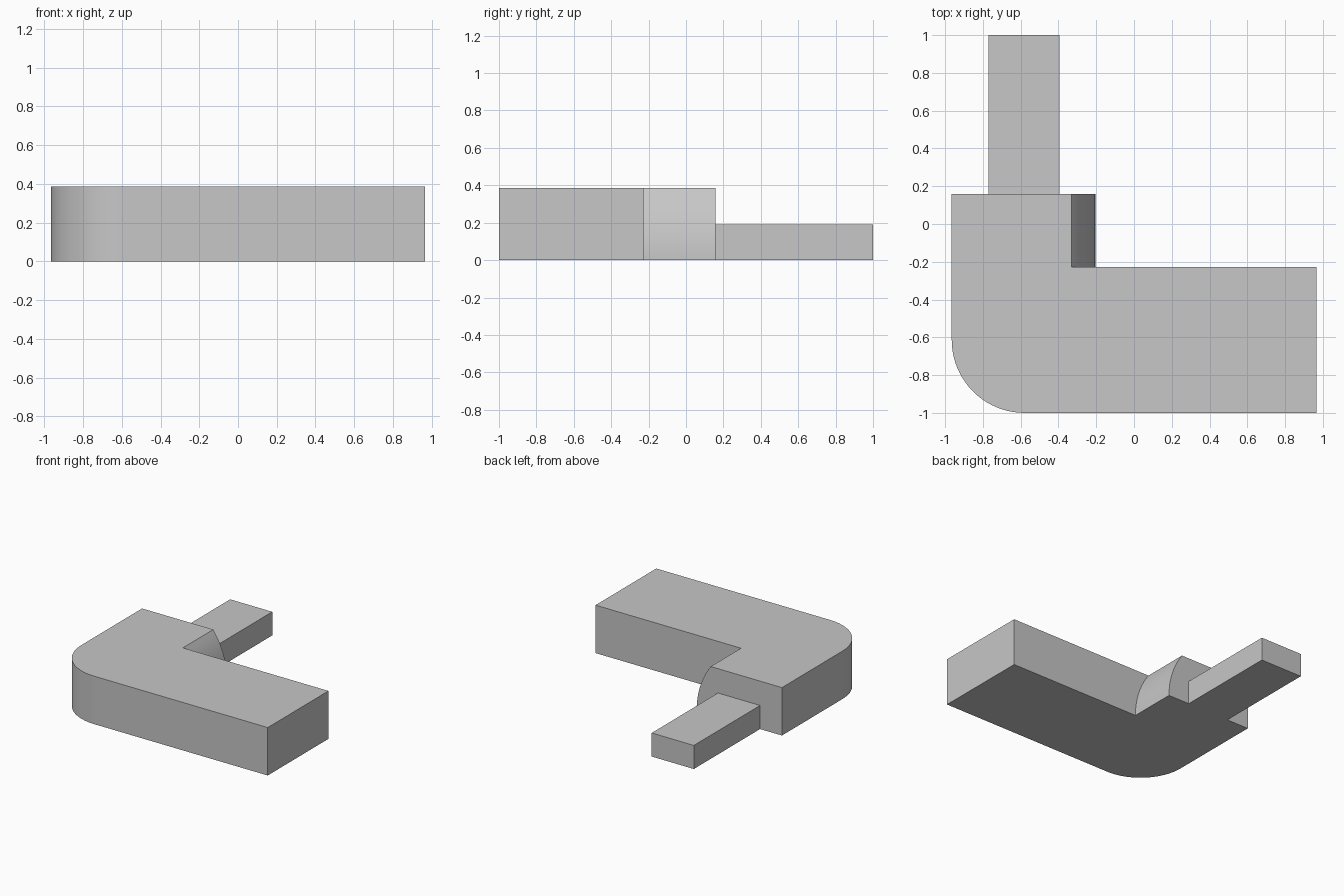
import bpy, bmesh
from math import sin, cos, pi, sqrt

cube = bpy.data.objects.get("Cube")
if cube:
    bpy.data.objects.remove(cube, do_unlink=True)

U = 0.386                      # module: slab height and corner radius
HALF = 2.5 * U                 # half width in x
FRONT, INNER, BACK = -1.0, -1.0 + 2 * U, -1.0 + 3 * U

grey = bpy.data.materials.new("plain_grey")
grey.use_nodes = True
colour = (0.57, 0.57, 0.57, 1)
grey.diffuse_color = colour
grey.node_tree.nodes["Principled BSDF"].inputs["Base Color"].default_value = colour


def finish(name, bm):
    bmesh.ops.recalc_face_normals(bm, faces=bm.faces)
    mesh = bpy.data.meshes.new(name)
    bm.to_mesh(mesh)
    bm.free()
    mesh.materials.append(grey)
    obj = bpy.data.objects.new(name, mesh)
    bpy.context.collection.objects.link(obj)
    return obj


def loft(rings):
    """Skin a stack of equal closed rings and cap both ends."""
    bm = bmesh.new()
    loops = [[bm.verts.new(p) for p in ring] for ring in rings]
    n = len(loops[0])
    for low, high in zip(loops, loops[1:]):
        for i in range(n):
            j = (i + 1) % n
            bm.faces.new((low[i], low[j], high[j], high[i]))
    bm.faces.new(loops[0][::-1])
    bm.faces.new(loops[-1])
    return bm


def outline(z):
    """L-shaped footprint whose inner wall curves inward with height."""
    radius = 0.655
    wall = -0.205 - (radius - sqrt(radius ** 2 - z ** 2))
    corner = [(-HALF + U - U * cos(a), FRONT + U - U * sin(a), z)
              for a in (pi / 2 * k / 20 for k in range(21))]
    return corner + [(HALF, FRONT, z), (HALF, INNER, z), (wall, INNER, z),
                     (wall, BACK, z), (-HALF, BACK, z)]


# L-shaped body with rounded outer corner and curved inner wall
STEPS = 12
body = finish("body", loft([outline(U * k / STEPS) for k in range(STEPS + 1)]))
bpy.ops.object.select_all(action="DESELECT")
body.select_set(True)
bpy.context.view_layer.objects.active = body
bpy.ops.object.shade_smooth_by_angle(angle=pi / 6)

# Low bar reaching out from the back
x0, x1 = -0.77, -0.395
finish("rear_bar", loft([[(x0, BACK, z), (x1, BACK, z), (x1, 1, z), (x0, 1, z)]
                         for z in (0, 0.19)]))
